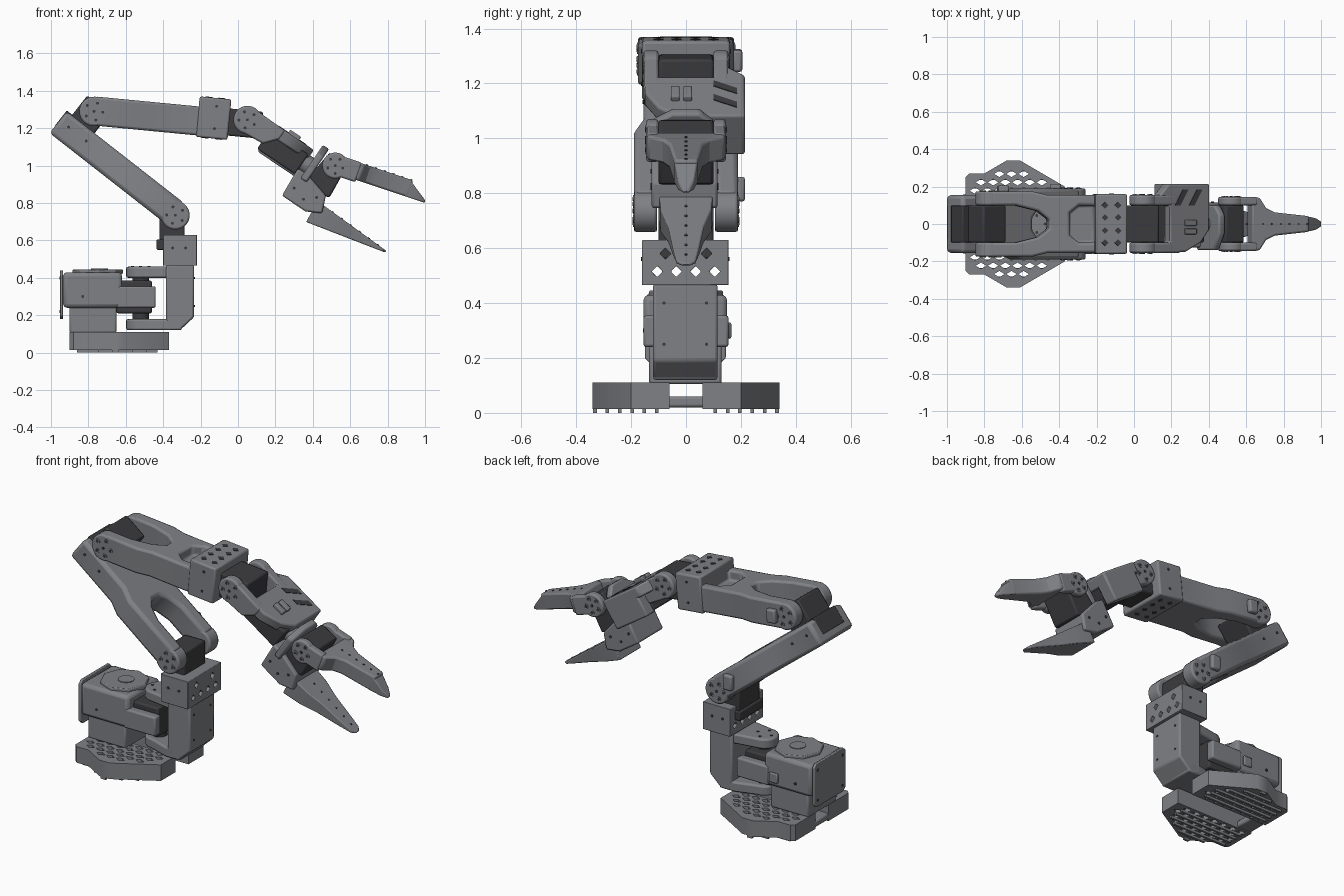
import bpy, bmesh, math
from mathutils import Matrix

default_cube = bpy.data.objects.get("Cube")
if default_cube:
    bpy.data.objects.remove(default_cube)


def material(name, colour):
    mat = bpy.data.materials.new(name)
    mat.use_nodes = True
    mat.diffuse_color = (*colour, 1)
    mat.node_tree.nodes["Principled BSDF"].inputs["Base Color"].default_value = (*colour, 1)
    return mat


GREY = material("printed grey", (.215, .22, .235))
DARK = material("motor charcoal", (.045, .045, .05))
WORLD = Matrix.Identity(4)
PLACE = {"x": lambda a, b, t: (t, a, b),
         "y": lambda a, b, t: (a, t, b),
         "z": lambda a, b, t: (a, b, t)}


def frame(x, z, tilt):
    """Local frame at (x, 0, z) whose x axis dips by tilt degrees."""
    return Matrix.Translation((x, 0, z)) @ Matrix.Rotation(math.radians(tilt), 4, "Y")


def ring(a, b, r, n=24):
    return [(a + r * math.cos(math.tau * i / n), b + r * math.sin(math.tau * i / n)) for i in range(n)]


def mirrored(half):
    return half + [(a, -b) for a, b in reversed(half)]


def soften(obj, width):
    mod = obj.modifiers.new("soft_edges", "BEVEL")
    mod.width, mod.segments, mod.limit_method = width, 2, "ANGLE"
    mod.angle_limit = math.radians(35)


def prism(name, outline, lo, hi, mat=GREY, axis="z", at=WORLD, bevel=.01):
    """Extrude one outline, or a list of outlines, between lo and hi along an axis."""
    loops = outline if isinstance(outline[0], list) else [outline]
    height = lambda h, a, b: h(a, b) if callable(h) else h
    bm = bmesh.new()
    for loop in loops:
        rows = [[bm.verts.new(PLACE[axis](a, b, height(h, a, b))) for a, b in loop] for h in (lo, hi)]
        bm.faces.new(rows[0])
        bm.faces.new(rows[1])
        for i in range(len(loop)):
            j = (i + 1) % len(loop)
            bm.faces.new((rows[0][i], rows[0][j], rows[1][j], rows[1][i]))
    bmesh.ops.recalc_face_normals(bm, faces=bm.faces)
    bm.transform(at)
    mesh = bpy.data.meshes.new(name)
    bm.to_mesh(mesh)
    bm.free()
    mesh.materials.append(mat)
    obj = bpy.data.objects.new(name, mesh)
    bpy.context.collection.objects.link(obj)
    if bevel:
        soften(obj, bevel)
    return obj


def box(name, x, y, z, mat=GREY, at=WORLD, bevel=.01):
    corners = [(x[0], y[0]), (x[1], y[0]), (x[1], y[1]), (x[0], y[1])]
    return prism(name, corners, z[0], z[1], mat, "z", at, bevel)


def cut(obj, cutter):
    mod = obj.modifiers.new("cut", "BOOLEAN")
    mod.object, mod.operation, mod.solver = cutter, "DIFFERENCE", "EXACT"
    graph = bpy.context.evaluated_depsgraph_get()
    obj.data = bpy.data.meshes.new_from_object(obj.evaluated_get(graph))
    obj.modifiers.clear()
    bpy.data.objects.remove(cutter)


def dots(name, spots, face, out, axis, at=WORLD, r=.008, n=10, mat=DARK):
    prism(name, [ring(a, b, r, n) for a, b in spots], face, face + out, mat, axis, at, 0)


def joint(name, inner, outer, r, at):
    """Round fork ends with a screw circle on both sides."""
    for side, label in ((1, "left"), (-1, "right")):
        prism(f"{name}_{label}_hub", ring(0, 0, r), side * inner, side * outer, GREY, "y", at)
        circle = ring(0, 0, r * .6, 5)
        dots(f"{name}_{label}_washers", circle, side * outer, side * .003, "y", at, .015, 12, GREY)
        dots(f"{name}_{label}_screws", circle + [(0, 0)], side * outer, side * .005, "y", at)


# Base feet with lattice holes and grip ridges
foot = [(-.9, .06), (-.9, .25), (-.88, .27), (-.8, .27), (-.68, .34), (-.61, .34), (-.37, .2), (-.37, .06)]
for side, label in ((1, "left"), (-1, "right")):
    body = prism(f"{label}_foot", [(x, side * y) for x, y in foot], .014, .11, bevel=0)
    holes, ridges = [], []
    for row in range(6):
        y = .088 + row * .045
        left = -.88 if y < .25 else -.8 + (y - .25) * 1.7
        right = -.39 if y < .19 else -.39 - (y - .19) * 1.7
        ridges.append([(left + .02, side * (y + .012)), (right - .04, side * (y + .012)),
                       (right - .04, side * (y + .025)), (left + .02, side * (y + .025))])
        for col in range(8):
            x = -.85 + col * .065 + (row % 2) * .032
            if left + .025 < x < right - .035:
                holes.append([(x - .028, side * y), (x, side * (y - .017)),
                              (x + .028, side * y), (x, side * (y + .017))])
    cut(body, prism("lattice_cutter", holes, -.1, .2, bevel=0))
    prism(f"{label}_foot_ridges", ridges, 0, .016, bevel=0)
box("foot_crossbar", (-.9, -.8), (-.08, .08), (.02, .06))

# Base motor housing
box("pedestal", (-.9, -.65), (-.135, .13), (.105, .25))
box("base_motor_housing", (-.935, -.62), (-.155, .15), (.24, .43), bevel=.02)
prism("base_back_plate", [(-.15, .2), (-.13, .18), (.125, .18), (.145, .2), (.145, .42), (.125, .44),
                          (-.13, .44), (-.15, .42)], -.952, -.935, axis="x", bevel=.004)
dots("back_plate_screws", [(y, z) for y in (-.12, .115) for z in (.22, .4)], -.952, -.003, "x")
prism("housing_cap", ring(-.75, 0, .135, 8), .42, .446, bevel=.005)
dots("cap_hub", [(-.74, 0)], .445, .005, "z", r=.045, n=20, mat=GREY)
for side, label in ((1, "left"), (-1, "right")):
    box(f"{label}_housing_arm", (-.65, -.44), sorted((side * .1, side * .155)), (.24, .355))
    dots(f"{label}_housing_screw", [(-.83, .3)], side * .152, side * .005, "y")
box("base_motor", (-.65, -.46), (-.1, .1), (.21, .385), DARK)
box("housing_cable_clip", (-.72, -.66), (.15, .165), (.27, .33))

# Rotating bracket around the base motor
prism("bracket_column", [(-.385, .12), (-.31, .12), (-.235, .19), (-.235, .47), (-.385, .47)],
      -.12, .115, axis="y")
nose = [(-.52 + .078 * math.cos(a), .078 * math.sin(a))
        for a in (math.pi * (.5 + i / 12) for i in range(13))]
prism("bracket_top_lug", [(-.3, .1), (-.39, .1)] + nose + [(-.39, -.1), (-.3, -.1)], .4, .46)
prism("bracket_bottom_lug", [(-.3, .115), (-.4, .115)] + nose + [(-.4, -.12), (-.3, -.12)], .12, .18)
prism("base_shaft", ring(-.52, 0, .045), .17, .41, DARK, bevel=0)
dots("top_lug_screws", ring(-.52, 0, .045, 4), .46, .003, "z")
dots("column_screws", [(y, z) for y in (-.08, .075) for z in (.25, .4)], -.235, .004, "x", r=.006)

# Shoulder, with see-through holes in the holder
holder = box("shoulder_holder", (-.4, -.22), (-.16, .155), (.465, .63), bevel=0)
diamonds = [ring(y, .515, .02, 4) for y in (-.105, -.035, .035, .105)] + \
           [ring(y, .58, .02, 4) for y in (-.075, .075)]
cut(holder, prism("holder_cutter", diamonds, -.5, -.1, axis="x", bevel=0))
soften(holder, .006)
box("shoulder_motor", (-.42, -.285), (-.1, .1), (.56, .765), DARK)
box("shoulder_motor_foot", (-.435, -.39), (-.11, .11), (.55, .605), DARK, bevel=.005)
for face in (-.16, .155):
    dots("holder_side_screws", [(-.28, .56), (-.35, .56)], face, math.copysign(.004, face), "y")
box("shoulder_cable_clip", (-.45, -.39), (.18, .215), (.77, .86))

# Upper arm, forked at the shoulder
upper = frame(-.335, .735, 38)
prism("upper_arm", mirrored([(-.8, .155), (-.46, .155), (-.38, .19), (0, .19), (0, .105),
                             (-.2, .105), (-.28, .075), (-.32, .03)]), -.068, .08, at=upper, bevel=.02)
joint("shoulder", .105, .19, .077, upper)
box("upper_arm_recess", (-.802, -.62), (-.1, .1), (-.02, .084), DARK, upper, .005)
box("elbow_motor", (-.765, -.61), (-.1, .1), (.03, .215), DARK, upper)
for face in (-.155, .155):
    dots("upper_arm_screws", [(-.74, .02), (-.62, .02)], face, math.copysign(.004, face), "y", upper)

# Forearm, forked at the elbow
fore = frame(-.77, 1.29, 5.5)
forearm = prism("forearm", mirrored([(.31, .025), (.25, .07), (.13, .1), (0, .1), (0, .175), (.22, .175),
                                     (.3, .155), (.58, .155)]), -.075, .08, at=fore, bevel=0)
cut(forearm, prism("recess_cutter", mirrored([(.42, .06), (.47, .1), (.555, .1)]), .02, .3, at=fore, bevel=0))
soften(forearm, .015)
joint("elbow", .1, .175, .079, fore)
box("elbow_cable_clip", (.04, .1), (.17, .205), (-.04, .04), at=fore)
box("wrist_holder", (.555, .725), (-.16, .16), (-.083, .134), at=fore)
for face, out in ((.134, .003), (-.083, -.003)):
    dots("wrist_holder_holes", [(u, v) for u in (.605, .675) for v in (-.1, -.035, .035, .1)],
         face, out, "z", fore, .018, 4)
for face in (-.16, .16):
    dots("wrist_holder_screws", [(.65, .09), (.65, -.03)], face, math.copysign(.004, face), "y", fore)

# Wrist pitch link and roll motor
box("wrist_motor", (.7, .9), (-.1, .1), (-.06, .085), DARK, fore)
wrist = frame(.05, 1.245, 34)
joint("wrist", .1, .155, .075, wrist)
for side, label in ((1, "left"), (-1, "right")):
    prism(f"{label}_wrist_leg", [(0, -.07), (.14, -.06), (.2, .01), (.2, .065), (0, .07)],
          side * .1, side * .155, GREY, "y", wrist)
prism("wrist_cover", [(.13, .1), (.06, .1), (.06, .15), (.12, .215), (.385, .215), (.385, -.03), (.33, -.1),
                      (.23, -.15), (.06, -.15), (.06, -.1), (.13, -.1)], 0, .065, at=wrist)
box("roll_holder", (.14, .385), (.13, .215), (-.11, .05), at=wrist)
box("roll_motor", (.13, .375), (-.1, .15), (-.1, .03), DARK, wrist)
for i in (0, 1):
    v, u = -.055 + i * .045, .16 + i * .09
    box("roll_cable_clip", (.22, .29), (v, v + .032), (.06, .085), at=wrist, bevel=.005)
    prism("cover_slot", [(u, .1), (u + .035, .1), (u + .085, .185), (u + .05, .185)],
          .064, .068, DARK, at=wrist, bevel=0)
prism("roll_shaft", ring(0, -.02, .05), .37, .43, GREY, "x", wrist, 0)
prism("roll_plate", [(-.14, -.1), (.1, -.1), (.1, .07), (.05, .115), (-.05, .115), (-.14, .06)],
      .41, .45, axis="x", at=wrist)

# Gripper body and fixed jaw
prism("gripper_body", [(.235, .84), (.32, .985), (.37, .955), (.47, .84), (.45, .745), (.36, .755)],
      -.125, .115, axis="y")
prism("gripper_motor", [(.37, .93), (.49, 1.07), (.59, 1.01), (.49, .83), (.42, .85)], -.1, .1, DARK, "y")
for face in (-.125, .115):
    dots("gripper_body_screws", [(.3, .88), (.35, .82), (.42, .83)], face, math.copysign(.004, face), "y")
fixed = frame(.42, .76, 28)
prism("fixed_jaw", mirrored([(-.02, .1), (.1, .092), (.2, .065), (.33, .048), (.41, .035), (.43, .015)]),
      lambda u, v: -.08 + (u + .02) * .12, lambda u, v: .045 - u * .14, at=fixed)
dots("fixed_jaw_holes", [(.08 + .06 * i, 0) for i in range(6)], 0, .003, "z", frame(.441, .8, 36), .006)

# Moving jaw
moving = frame(.52, 1.0, 18.5)
joint("moving_jaw", .1, .145, .07, moving)
for side, label in ((1, "left"), (-1, "right")):
    box(f"{label}_jaw_leg", (0, .13), sorted((side * .1, side * .145)), (-.05, .06), at=moving)
prism("moving_jaw", mirrored([(.1, .145), (.145, .14), (.18, .085), (.23, .062), (.42, .042)]),
      -.037, .057, at=moving)
prism("moving_jaw_tip", mirrored([(.4, .044), (.48, .03), (.517, .012)]),
      -.037, lambda u, v: .057 - (u - .4) * .7, at=moving, bevel=.006)
dots("moving_jaw_holes", [(.16 + .05 * i, 0) for i in range(6)], .057, .003, "z", moving, .006)

# Smooth the rounded faces while keeping edges crisp
bpy.ops.object.select_all(action="DESELECT")
for obj in bpy.context.scene.objects:
    if obj.type == "MESH":
        obj.select_set(True)
        bpy.context.view_layer.objects.active = obj
bpy.ops.object.shade_smooth_by_angle(angle=math.radians(32))
